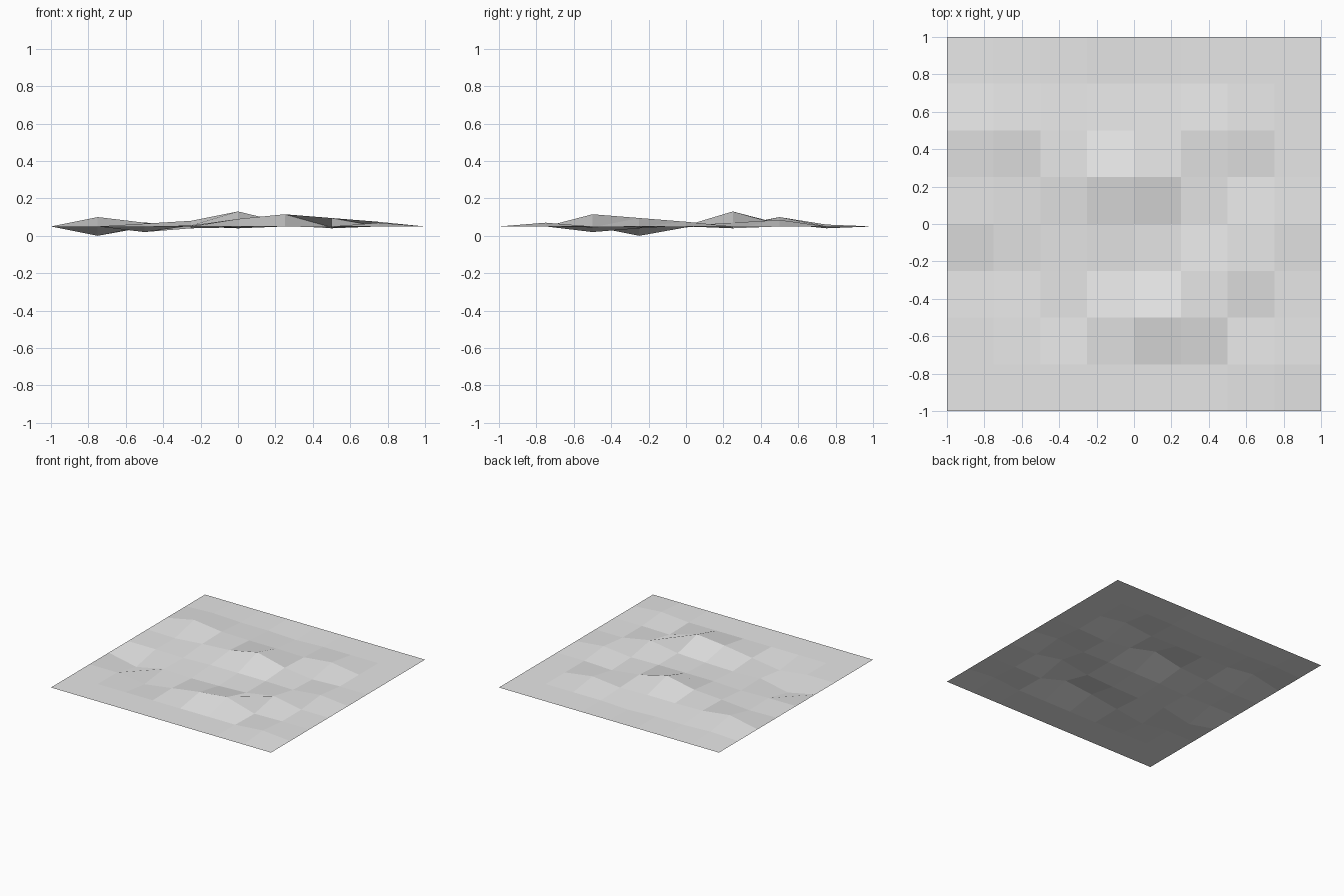
import bpy
import bmesh

default_cube = bpy.data.objects.get("Cube")
if default_cube:
    bpy.data.objects.remove(default_cube, do_unlink=True)

CELLS = 8          # quads along each side
BASE = 0.05        # height of the flat border
STEP = 0.005       # height of one relief unit

# Relief of the inner grid points, rows from front to back, each from -x to +x
RELIEF = [
    [0, 0, 0, 0, 0, 0, 4],
    [0, -6, 1, 8, 13, -1, 0],
    [-10, 0, -2, -1, 1, 9, 0],
    [0, -1, 1, 1, 1, 0, 5],
    [-1, 3, 6, 16, 4, -2, 0],
    [10, 4, 3, 3, 2, 7, 0],
    [2, 0, 0, -2, 0, 0, 0],
]


def make_material(name, color):
    material = bpy.data.materials.new(name)
    material.use_nodes = True
    material.diffuse_color = color
    shader = next(n for n in material.node_tree.nodes if n.type == 'BSDF_PRINCIPLED')
    shader.inputs["Base Color"].default_value = color
    return material


# Flat square sheet of equal quads
bm = bmesh.new()
bmesh.ops.create_grid(bm, x_segments=CELLS, y_segments=CELLS, size=1)

# Raise and lower the inner points, leaving the border level
for vert in bm.verts:
    column = round((vert.co.x + 1) * CELLS / 2)
    row = round((vert.co.y + 1) * CELLS / 2)
    vert.co.z = BASE
    if 0 < column < CELLS and 0 < row < CELLS:
        vert.co.z += RELIEF[row - 1][column - 1] * STEP

# Faceted ground sheet
mesh = bpy.data.meshes.new("ground_sheet")
bm.to_mesh(mesh)
bm.free()
mesh.materials.append(make_material("light_grey", (0.8, 0.8, 0.8, 1)))
ground = bpy.data.objects.new("ground_sheet", mesh)
bpy.context.collection.objects.link(ground)
